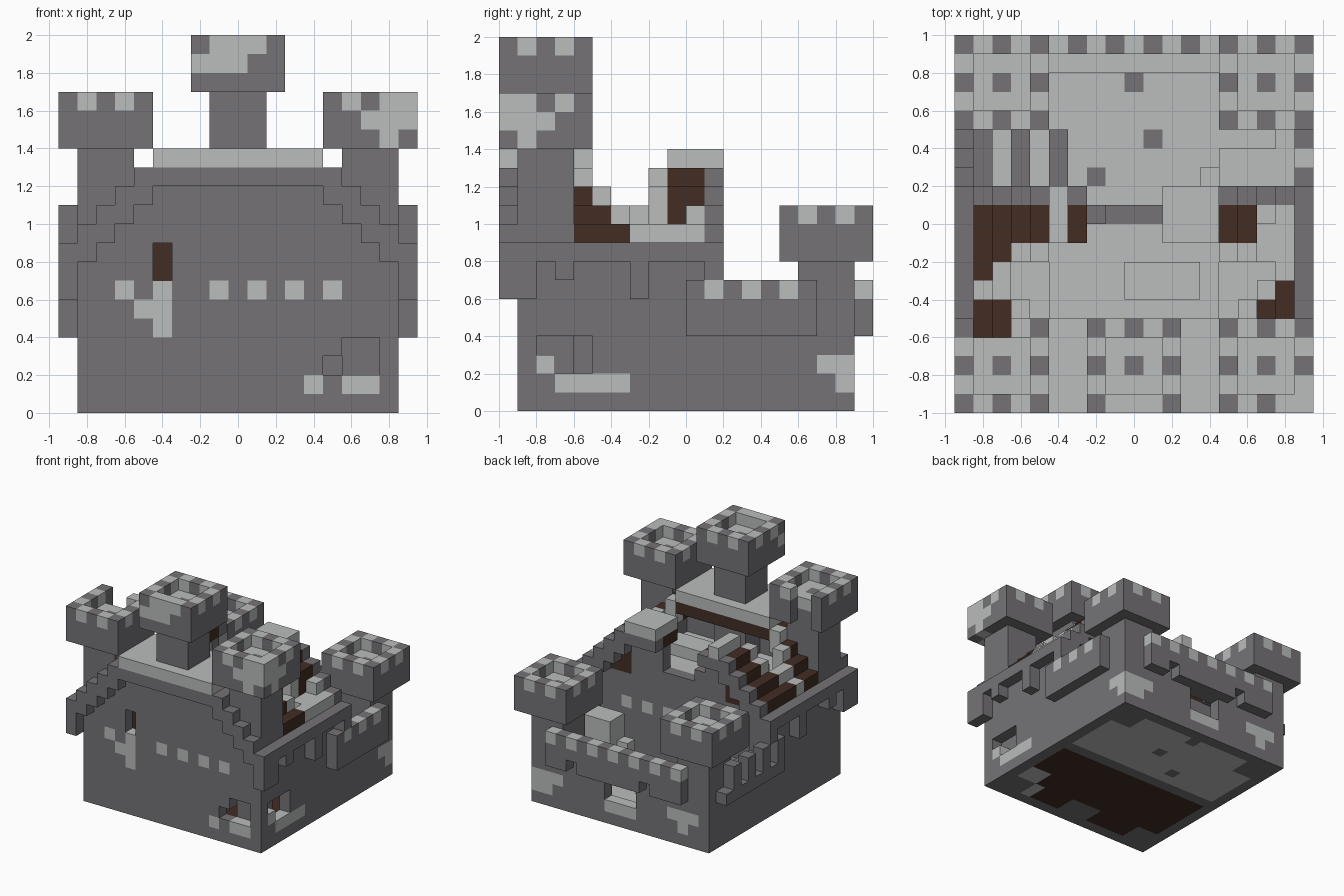
import bpy
import bmesh

cube = bpy.data.objects.get("Cube")
if cube:
    bpy.data.objects.remove(cube, do_unlink=True)

UNIT = 0.1
DARK, LIGHT, WOOD = range(3)


def make_material(name, rgb):
    mat = bpy.data.materials.new(name)
    mat.use_nodes = True
    colour = (*rgb, 1)
    mat.diffuse_color = colour
    bsdf = mat.node_tree.nodes["Principled BSDF"]
    bsdf.inputs["Base Color"].default_value = colour
    bsdf.inputs["Roughness"].default_value = 0.9
    return mat


MATERIALS = [
    make_material("dark stone", (0.178, 0.171, 0.18)),
    make_material("light stone", (0.49, 0.51, 0.505)),
    make_material("brown wood", (0.056, 0.026, 0.017)),
]

blocks = {}  # grid cell -> (part name, colour)


def cells(x, y, z):
    return [(i, j, k) for i in range(*x) for j in range(*y) for k in range(*z)]


def fill(part, x, y, z, colour=DARK):
    for cell in cells(x, y, z):
        blocks[cell] = (part, colour)


def carve(x, y, z):
    for cell in cells(x, y, z):
        blocks.pop(cell, None)


def paint(x, y, z, colour=LIGHT):
    for cell in cells(x, y, z):
        if cell in blocks:
            blocks[cell] = (blocks[cell][0], colour)


def flip(x):
    return (19 - x[1], 19 - x[0])


def roof_top(i):
    return min(9 + min(i, 18 - i), 14)


def tower(part, x, y, top):
    """Square shaft with a wider head, chequered rim and sunken platform."""
    fill(part, (x + 1, x + 4), (y + 1, y + 4), (0, top - 3))
    fill(part, (x, x + 5), (y, y + 5), (top - 3, top))
    for i in range(5):
        for j in range(5):
            if i % 2 or j % 2:
                paint((x + i, x + i + 1), (y + j, y + j + 1), (top - 1, top))
    inner = (x + 1, x + 4), (y + 1, y + 4)
    carve(*inner, (top - 1, top))
    paint(*inner, (top - 2, top - 1))
    paint((x + 2, x + 3), (y + 2, y + 3), (top - 2, top - 1), DARK)


def gable(part, wall_y, trim_y):
    """Stepped end wall with a projecting roof edge."""
    for i in range(19):
        top = roof_top(i)
        if 0 < i < 18:
            fill(part, (i, i + 1), (wall_y, wall_y + 1), (0, top))
        fill(part + "_trim", (i, i + 1), (trim_y, trim_y + 1), (max(8, top - 2), top))
    for y in (wall_y, trim_y):
        paint((5, 14), (y, y + 1), (13, 14))


# Ground floor: stone courtyard and wooden hall floor
fill("ground_floor", (1, 18), (1, 19), (0, 1), LIGHT)
fill("ground_floor", (2, 17), (2, 10), (0, 1), WOOD)
for step in range(4):
    fill("ground_floor", (14 + step // 2, 17), (2 + step, 3 + step), (0, 1), LIGHT)

# Side walls, eaves and eave brackets
for side in (lambda x: x, flip):
    fill("side_wall", side((1, 2)), (1, 12), (0, 9))
    fill("side_wall", side((1, 2)), (12, 19), (0, 6))
    fill("eave", side((0, 1)), (0, 12), (8, 9))
    for y, low in (((0, 2), 6), ((3, 4), 7), ((7, 8), 6), ((11, 12), 7)):
        fill("eave_bracket", side((0, 1)), y, (low, 8))

# Gables, attic floor and back wall
fill("attic_floor", (2, 17), (2, 10), (8, 9), LIGHT)
gable("front_gable", 1, 0)
gable("back_gable", 10, 11)
fill("back_wall", (1, 18), (18, 19), (0, 6))
paint((5, 14), (18, 19), (5, 6))
paint((17, 18), (12, 16), (5, 6))

# Broken stepped roof: wooden courses that end in stone blocks
front_ends = {False: (6, 6, 5, 4), True: (7, 6, 5, 4)}
back_starts = {False: (7, 8, 9, 9), True: (None, None, 9, 9)}
for is_left in (False, True):
    for n in range(4):
        i = 17 - n if is_left else n + 1
        column, z = (i, i + 1), (max(9, 8 + n), 10 + n)
        end, start = front_ends[is_left][n], back_starts[is_left][n]
        fill("roof_slope", column, (2, end), z, WOOD)
        fill("roof_slope", column, (end, end + 1), z, LIGHT)
        if start:
            fill("roof_slope", column, (start, 10), z, WOOD)
            fill("roof_slope", column, (start - 1, start), z, LIGHT)
            paint(column, (10, 11), (9, 14), WOOD)
for y in ((2, 5), (9, 11)):
    fill("roof_ridge", (5, 14), y, (12, 13), WOOD)
    fill("roof_ridge", (5, 14), y, (13, 14), LIGHT)

# Notch in the back gable
carve((8, 11), (9, 12), (10, 14))
carve((7, 8), (9, 12), (11, 14))
carve((6, 7), (9, 12), (13, 14))
paint((14, 16), (10, 11), (9, 14), WOOD)
carve((16, 18), (10, 11), (10, 12))

# Rubble on the attic floor
fill("rubble", (5, 14), (5, 10), (9, 10), LIGHT)
fill("rubble", (9, 13), (6, 8), (10, 11), LIGHT)
fill("rubble", (16, 18), (8, 11), (9, 10), LIGHT)
fill("rubble", (16, 17), (10, 11), (10, 11), LIGHT)

# Towers
tower("front_right_tower", 0, 0, 17)
tower("front_left_tower", 14, 0, 17)
tower("middle_tower", 7, 0, 20)
tower("back_right_tower", 0, 15, 11)
tower("back_left_tower", 14, 15, 11)
carve((1, 3), (4, 5), (14, 17))

# Weathered stone on the front towers
paint((17, 19), (0, 2), (15, 17))
paint((16, 18), (0, 1), (15, 16))
paint((17, 18), (0, 1), (14, 15))
paint((18, 19), (2, 3), (15, 16))
paint((18, 19), (1, 2), (14, 15))
paint((7, 10), (0, 1), (18, 19))
paint((9, 10), (0, 1), (19, 20))

# Parapets
fill("back_parapet", (3, 16), (19, 20), (4, 7))
fill("left_parapet", (18, 19), (10, 17), (4, 7))
fill("right_parapet", (0, 1), (10, 18), (4, 5))
for n in range(6):
    paint((3 + 2 * n, 4 + 2 * n), (19, 20), (6, 7))
    paint((5 + 2 * n, 6 + 2 * n), (19, 20), (6, 7))
    paint((18, 19), (11 + 2 * n, 12 + 2 * n), (6, 7))
for y in (10, 12, 14, 16):
    fill("right_parapet", (0, 1), (y, y + 1), (5, 7))
for x in (6, 13):
    carve((x, x + 1), (19, 20), (4, 5))

# Courtyard steps and posts
fill("courtyard_block", (14, 17), (12, 14), (1, 6), LIGHT)
fill("courtyard_block", (13, 14), (12, 13), (1, 4), LIGHT)
for x in (3, 5):
    fill("courtyard_post", (x, x + 1), (12, 15), (1, 5))
for x, y in ((7, 12), (10, 14), (9, 17)):
    paint((x, x + 1), (y, y + 1), (0, 1), DARK)

# Window stones and the front arrow slit
for x in (3, 8, 10, 12, 14):
    paint((x, x + 1), (1, 2), (6, 7))
    paint((x, x + 1), (10, 11), (6, 7))
paint((5, 6), (1, 2), (4, 7))
paint((4, 5), (1, 2), (5, 6))
carve((5, 6), (1, 2), (7, 9))
fill("slit_backing", (5, 6), (2, 3), (7, 9), WOOD)

# Breaches in the lower walls, with stone sills
carve((15, 17), (1, 2), (2, 4))
carve((14, 15), (1, 2), (2, 3))
carve((17, 18), (2, 5), (2, 4))
paint((13, 14), (1, 2), (1, 2))
fill("breach_sill", (15, 17), (1, 2), (1, 2), LIGHT)
fill("breach_sill", (17, 18), (3, 7), (1, 2), LIGHT)
fill("breach_sill", (17, 18), (2, 3), (2, 3), LIGHT)
carve((8, 11), (18, 19), (2, 4))
fill("breach_sill", (8, 11), (18, 19), (1, 2), LIGHT)
paint((2, 5), (18, 19), (2, 3))
paint((3, 4), (18, 19), (1, 2))
paint((15, 18), (18, 19), (2, 3))
paint((16, 18), (18, 19), (1, 2))
paint((17, 18), (17, 18), (2, 3))

# Turn each part into a mesh of its exposed faces
SIDES = [(axis, sign) for axis in range(3) for sign in (0, 1)]
for part in sorted({p for p, _ in blocks.values()}):
    bm = bmesh.new()
    corners = {}

    def corner(point):
        if point not in corners:
            i, j, k = point
            corners[point] = bm.verts.new(((i - 9.5) * UNIT, (j - 10) * UNIT, k * UNIT))
        return corners[point]

    for cell, (owner, colour) in blocks.items():
        if owner != part:
            continue
        for axis, sign in SIDES:
            beside = list(cell)
            beside[axis] += 2 * sign - 1
            if tuple(beside) in blocks:
                continue
            loop = []
            for u, v in ((0, 0), (1, 0), (1, 1), (0, 1)):
                point = list(cell)
                point[axis] += sign
                point[(axis + 1) % 3] += u
                point[(axis + 2) % 3] += v
                loop.append(corner(tuple(point)))
            face = bm.faces.new(loop if sign else loop[::-1])
            face.material_index = colour
    mesh = bpy.data.meshes.new(part)
    bm.to_mesh(mesh)
    bm.free()
    for mat in MATERIALS:
        mesh.materials.append(mat)
    bpy.context.scene.collection.objects.link(bpy.data.objects.new(part, mesh))
